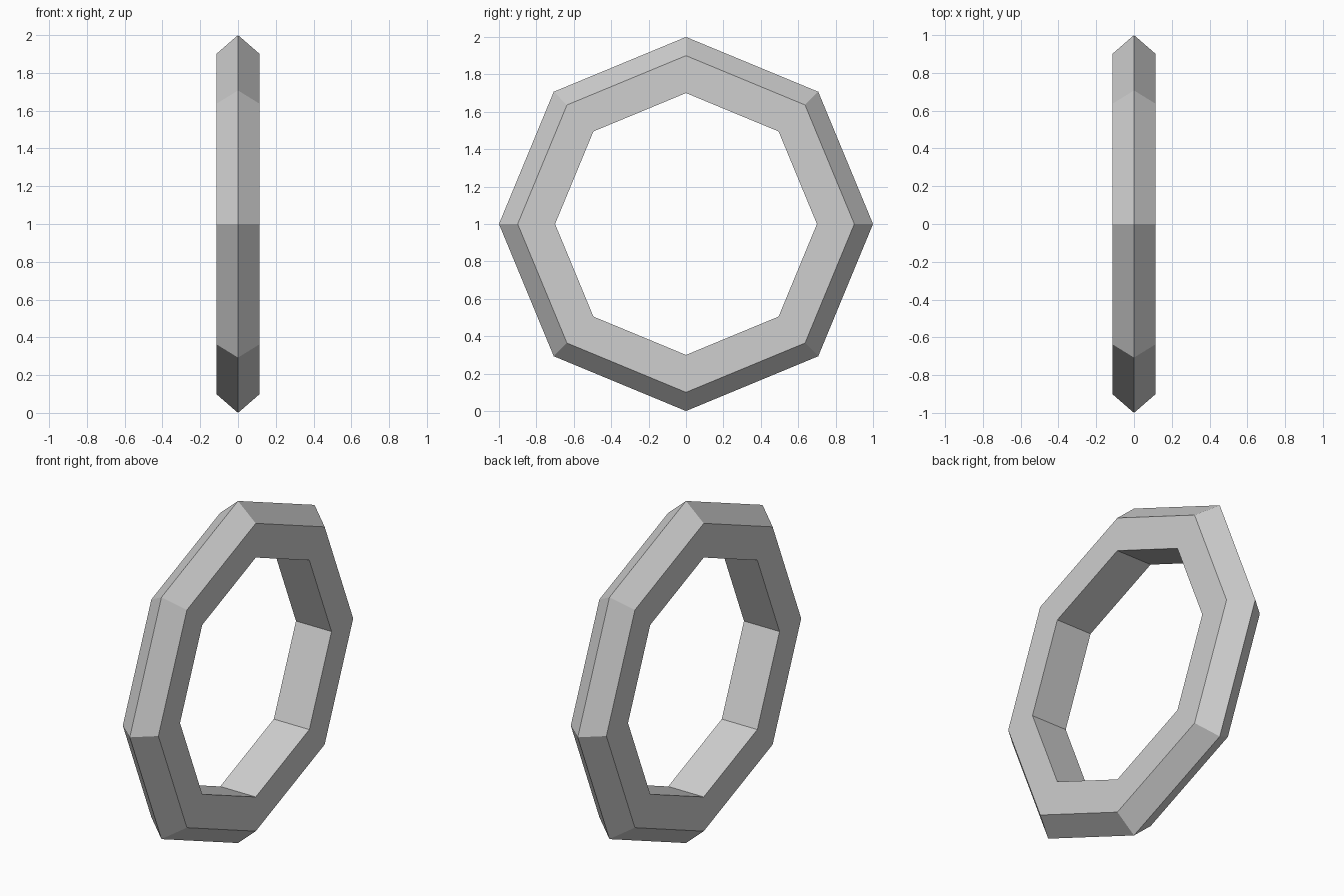
import bpy, bmesh
from math import sin, cos, tau

cube = bpy.data.objects.get("Cube")
if cube:
    bpy.data.objects.remove(cube, do_unlink=True)

SIDES = 8
HALF_WIDTH = 0.115
# Cross-section as (x, radius): flat bore, flat sides, pointed rim
PROFILE = [(-HALF_WIDTH, 0.70), (HALF_WIDTH, 0.70), (HALF_WIDTH, 0.90),
           (0, 1.0), (-HALF_WIDTH, 0.90)]

# Plain grey material
grey = bpy.data.materials.new("light grey")
grey.use_nodes = True
colour = (0.62, 0.62, 0.62, 1)
grey.diffuse_color = colour
grey.node_tree.nodes["Principled BSDF"].inputs["Base Color"].default_value = colour

# Sweep the cross-section around the x axis into an octagonal ring
bm = bmesh.new()
rings = []
for i in range(SIDES):
    a = tau * i / SIDES
    rings.append([bm.verts.new((x, r * cos(a), 1 + r * sin(a))) for x, r in PROFILE])
for i, ring in enumerate(rings):
    following = rings[(i + 1) % SIDES]
    for j in range(len(PROFILE)):
        k = (j + 1) % len(PROFILE)
        bm.faces.new((ring[j], ring[k], following[k], following[j]))
bmesh.ops.recalc_face_normals(bm, faces=bm.faces)

mesh = bpy.data.meshes.new("octagonal_ring")
bm.to_mesh(mesh)
bm.free()
mesh.materials.append(grey)
ring_object = bpy.data.objects.new("octagonal_ring", mesh)
bpy.context.collection.objects.link(ring_object)
